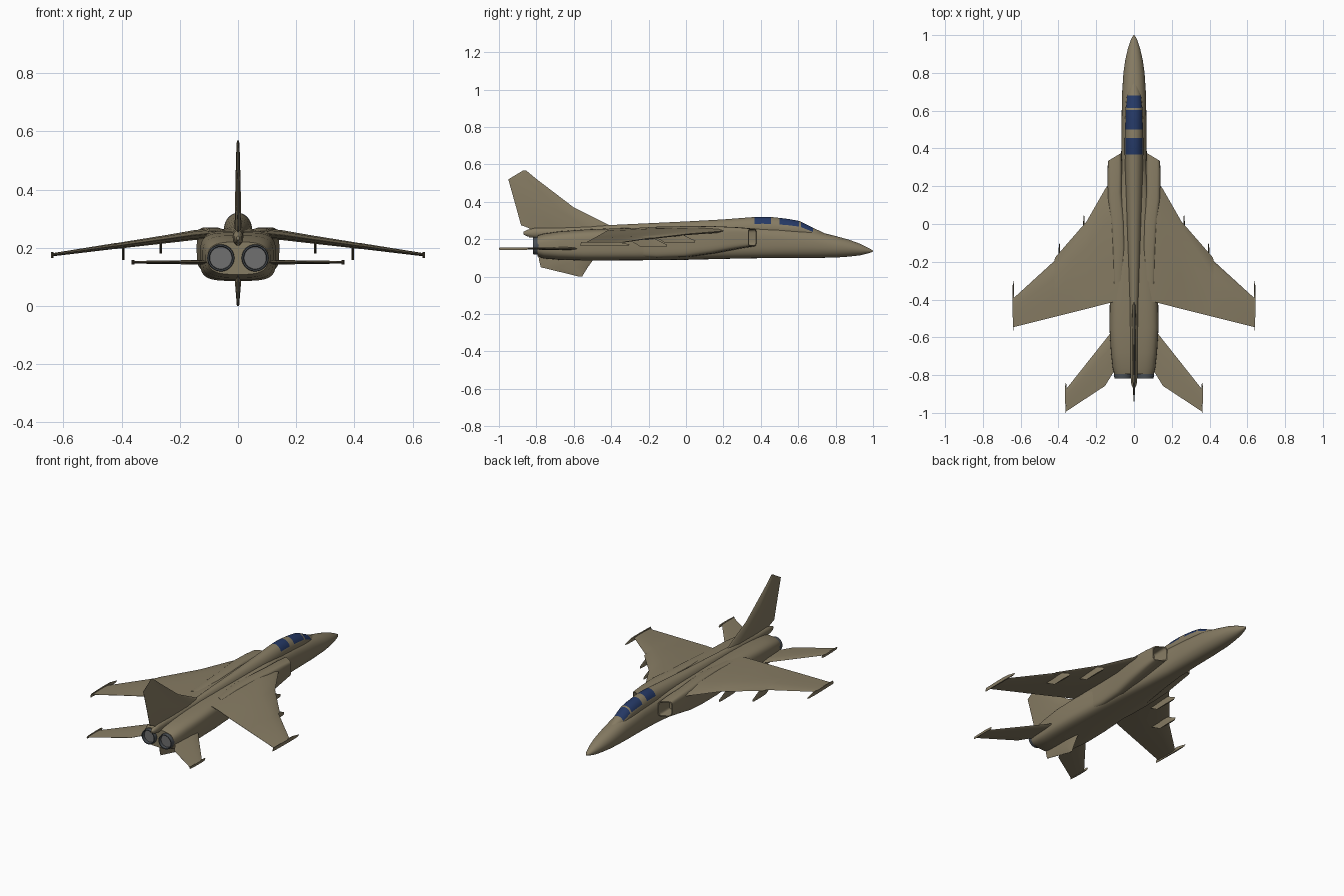
import bpy, bmesh, math
from mathutils import Vector

cube = bpy.data.objects.get("Cube")
if cube:
    bpy.data.objects.remove(cube)


def material(name, color, rough=0.6):
    mat = bpy.data.materials.new(name)
    mat.use_nodes = True
    mat.diffuse_color = (*color, 1)
    bsdf = mat.node_tree.nodes["Principled BSDF"]
    bsdf.inputs["Base Color"].default_value = (*color, 1)
    bsdf.inputs["Roughness"].default_value = rough
    return mat


TAN = material("desert tan", (0.24, 0.20, 0.125))
GLASS = material("canopy blue", (0.018, 0.04, 0.13))
METAL = material("nozzle metal", (0.07, 0.08, 0.09))
DISC = material("exhaust grey", (0.16, 0.16, 0.16))


def finish(name, bm, mats, rule=None):
    """Turn a bmesh into a smooth shaded object, with a material rule per face."""
    bmesh.ops.recalc_face_normals(bm, faces=bm.faces)
    bm.normal_update()
    for face in bm.faces:
        face.material_index = rule(face) if rule else 0
    mesh = bpy.data.meshes.new(name)
    bm.to_mesh(mesh)
    bm.free()
    obj = bpy.data.objects.new(name, mesh)
    bpy.context.collection.objects.link(obj)
    for mat in mats:
        mesh.materials.append(mat)
    bpy.ops.object.select_all(action="DESELECT")
    obj.select_set(True)
    bpy.context.view_layer.objects.active = obj
    bpy.ops.object.shade_smooth_by_angle(angle=math.radians(35))
    return obj


def skin(bm, rings):
    """Bridge successive vertex rings and cap both ends."""
    loops = [[bm.verts.new(p) for p in ring] for ring in rings]
    n = len(loops[0])
    for a, b in zip(loops, loops[1:]):
        for j in range(n):
            k = (j + 1) % n
            bm.faces.new((a[j], a[k], b[k], b[j]))
    bm.faces.new(loops[0])
    bm.faces.new(loops[-1])


def loft(name, rings, mats=(TAN,), x=0, n=32, slant=0, rule=None):
    """Rings along y: (y, half width, bottom, top, roundness, x shift)."""
    bm = bmesh.new()
    sections = []
    for y, hw, low, high, power, *shift in rings:
        cx = x + (shift[0] if shift else 0)
        ring = []
        for j in range(n):
            t = math.tau * j / n
            c, s = math.cos(t), math.sin(t)
            px = cx + hw * math.copysign(abs(c) ** (2 / power), c)
            pz = (low + high) / 2 + (high - low) / 2 * math.copysign(abs(s) ** (2 / power), s)
            ring.append((px, y - slant * (abs(px) - abs(x)), pz))
        sections.append(ring)
    skin(bm, sections)
    return finish(name, bm, mats, rule)


FOIL = [(0, 0), (0.06, 0.6), (0.3, 1), (0.65, 0.7), (1, 0.1),
        (1, -0.1), (0.65, -0.7), (0.3, -1), (0.06, -0.6)]


def blade(name, stations, upright=False, x=0):
    """Aerofoil stations: (span, leading y, trailing y, offset, thickness)."""
    bm = bmesh.new()
    sections = []
    for span, lead, trail, off, thick in stations:
        ring = []
        for u, v in FOIL:
            y, d = lead + (trail - lead) * u, off + v * thick / 2
            ring.append((x + d, y, span) if upright else (span, y, d))
        sections.append(ring)
    skin(bm, sections)
    return finish(name, bm, [TAN])


def mirrored(obj, name):
    """Copy a left part to the right side."""
    bm = bmesh.new()
    bm.from_mesh(obj.data)
    for v in bm.verts:
        v.co.x = -v.co.x
    old = [f.material_index for f in bm.faces]
    return finish(name, bm, list(obj.data.materials), lambda f: old[f.index])


def pair(part, build):
    mirrored(build("left_" + part), "right_" + part)


# Fuselage from nose tip to tail
loft("fuselage", [
    (1.0, 0.003, 0.134, 0.14, 2), (0.98, 0.015, 0.126, 0.151, 2), (0.93, 0.032, 0.114, 0.176, 2),
    (0.87, 0.046, 0.107, 0.198, 2), (0.8, 0.056, 0.102, 0.217, 2.1), (0.68, 0.064, 0.1, 0.247, 2.3),
    (0.5, 0.066, 0.1, 0.265, 2.5), (0.35, 0.068, 0.098, 0.27, 2.8), (0.2, 0.082, 0.095, 0.27, 3.2),
    (0, 0.105, 0.09, 0.265, 3.8), (-0.2, 0.116, 0.088, 0.262, 4), (-0.4, 0.128, 0.086, 0.258, 4),
    (-0.55, 0.13, 0.086, 0.252, 4), (-0.68, 0.122, 0.09, 0.242, 3.6), (-0.76, 0.113, 0.097, 0.23, 3.2),
    (-0.795, 0.104, 0.108, 0.22, 3)], n=48)

# Canopy and dorsal spine, with glass panels between the frames
PANES = [(0.615, 0.68), (0.5, 0.604), (0.367, 0.455)]


def glazing(face):
    c = face.calc_center_median()
    return int(face.normal.z > 0.31 and any(a < c.y < b for a, b in PANES))


loft("canopy_and_spine", [
    (0.75, 0.022, 0.17, 0.228, 2), (0.68, 0.039, 0.19, 0.261, 2), (0.615, 0.044, 0.2, 0.294, 2),
    (0.604, 0.045, 0.2, 0.298, 2), (0.55, 0.047, 0.2, 0.308, 2), (0.5, 0.048, 0.2, 0.314, 2),
    (0.455, 0.049, 0.2, 0.319, 2), (0.41, 0.049, 0.2, 0.32, 2), (0.367, 0.049, 0.2, 0.319, 2),
    (0.2, 0.045, 0.2, 0.306, 2), (0, 0.039, 0.2, 0.295, 2), (-0.4, 0.026, 0.2, 0.276, 2),
    (-0.7, 0.02, 0.2, 0.262, 2), (-0.84, 0.012, 0.21, 0.245, 2)], [TAN, GLASS], rule=glazing)

# Side intakes with recessed mouths
pair("intake", lambda name: loft(name, [
    (0.26, 0.026, 0.172, 0.246, 5), (0.355, 0.032, 0.167, 0.252, 5), (0.355, 0.036, 0.162, 0.257, 5),
    (0.28, 0.039, 0.15, 0.264, 4.5), (0.15, 0.04, 0.125, 0.27, 4), (0, 0.04, 0.105, 0.27, 4, -0.015),
    (-0.15, 0.04, 0.1, 0.268, 4, -0.022), (-0.32, 0.03, 0.11, 0.258, 4, -0.018)], x=0.102, slant=0.6))


# Engine nozzles with flat exhaust discs
def exhaust(face):
    return int(len(face.verts) > 4 and face.calc_center_median().y < -0.75)


def nozzle(name):
    steps = [(-0.7, 0.05), (-0.79, 0.047), (-0.818, 0.045), (-0.818, 0.04), (-0.8, 0.038)]
    return loft(name, [(y, r, 0.165 - r, 0.165 + r, 2) for y, r in steps],
                [METAL, DISC], x=0.059, rule=exhaust)


pair("nozzle", nozzle)

# Drooping wings with a stepped leading edge
pair("wing", lambda name: blade(name, [
    (0.08, 0.29, -0.406, 0.25, 0.036), (0.153, 0.185, -0.424, 0.243, 0.034),
    (0.25, 0.015, -0.449, 0.229, 0.028), (0.418, -0.178, -0.491, 0.206, 0.02),
    (0.422, -0.196, -0.492, 0.206, 0.02), (0.637, -0.392, -0.546, 0.176, 0.011)]))

# Tailplanes
pair("tailplane", lambda name: blade(name, [
    (0.08, -0.52, -0.76, 0.15, 0.018), (0.115, -0.565, -0.795, 0.15, 0.017),
    (0.153, -0.614, -0.857, 0.15, 0.015), (0.36, -0.875, -0.993, 0.15, 0.009)]))


# Thin upright rails and pylons on the wings and tailplanes
def upright(part, x, *stations):
    pair(part, lambda name: blade(name, [(z, a, b, 0, 0.009) for z, a, b in stations], True, x))


upright("wingtip_rail", 0.639, (0.164, -0.31, -0.565), (0.172, -0.3, -0.565), (0.185, -0.36, -0.56))
upright("tailplane_rail", 0.361, (0.143, -0.85, -0.997), (0.15, -0.84, -1.0), (0.157, -0.85, -0.997))
upright("inner_pylon", 0.265, (0.18, 0.045, -0.11), (0.192, 0.05, -0.13), (0.23, -0.03, -0.2))
upright("outer_pylon", 0.395, (0.158, -0.105, -0.24), (0.17, -0.1, -0.26), (0.21, -0.18, -0.33))

# Tail fin, ventral fin and the fairing at the fin base
blade("tail_fin", [
    (0.22, -0.25, -0.81, 0, 0.026), (0.26, -0.35, -0.84, 0, 0.024), (0.275, -0.41, -0.882, 0, 0.023),
    (0.37, -0.6, -0.908, 0, 0.02), (0.52, -0.797, -0.95, 0, 0.013), (0.568, -0.855, -0.87, 0, 0.008)], True)
blade("ventral_fin", [
    (0.12, -0.48, -0.79, 0, 0.024), (0.085, -0.5, -0.785, 0, 0.022),
    (0.05, -0.525, -0.776, 0, 0.016), (0.0, -0.556, -0.57, 0, 0.008)], True)
loft("fin_base_fairing", [
    (-0.7, 0.018, 0.205, 0.262, 2), (-0.81, 0.018, 0.208, 0.26, 2),
    (-0.85, 0.014, 0.216, 0.25, 2), (-0.87, 0.005, 0.226, 0.24, 2)], n=16)
